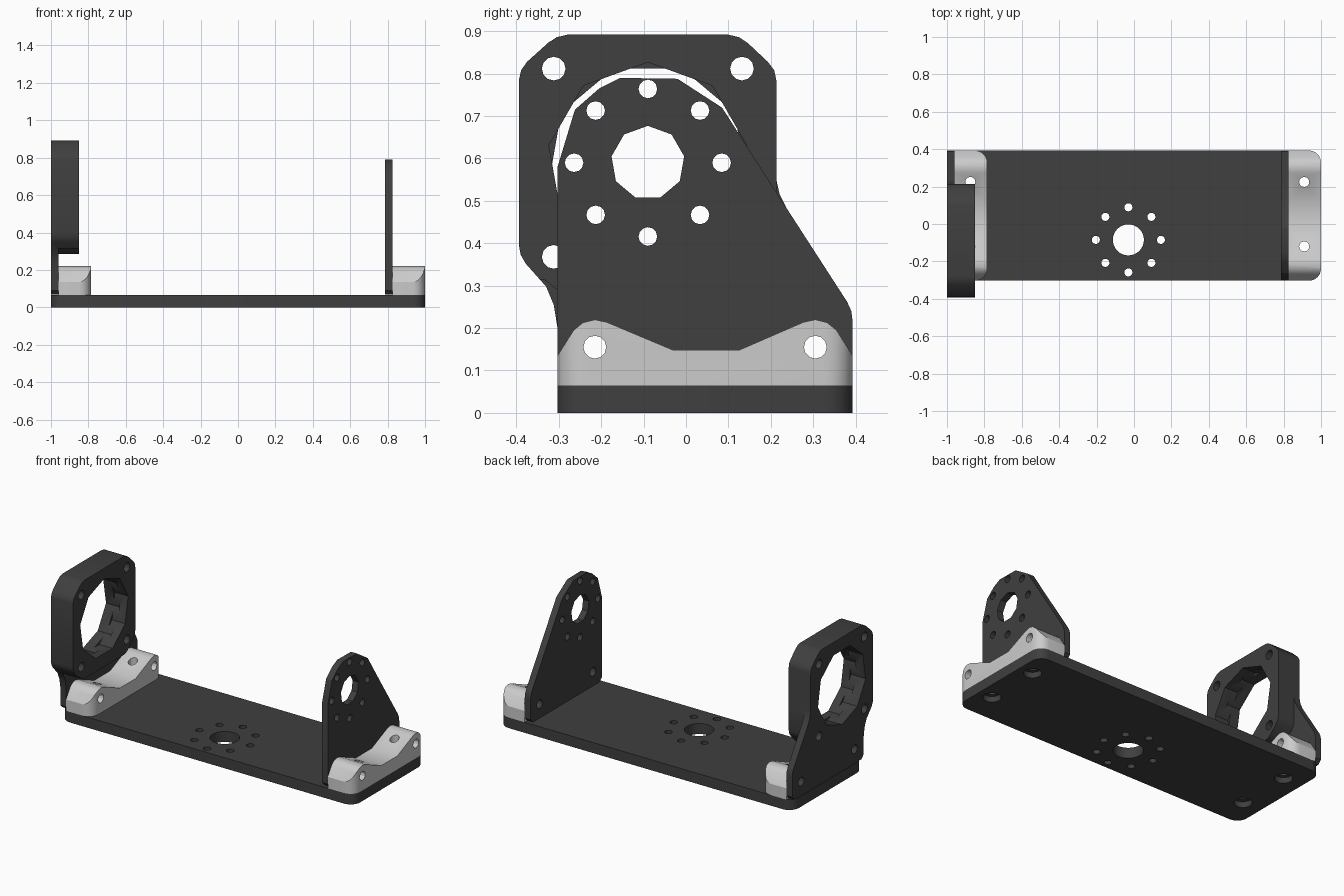
import bpy, bmesh, math

if "Cube" in bpy.data.objects:
    bpy.data.objects.remove(bpy.data.objects["Cube"])

DARK = bpy.data.materials.new("dark_plastic")
DARK.diffuse_color = (0.05, 0.05, 0.05, 1)
DARK.use_nodes = True
DARK.node_tree.nodes["Principled BSDF"].inputs["Base Color"].default_value = DARK.diffuse_color
Y0, Y1 = -0.303, 0.393          # base depth
CY, CZ = -0.09, 0.59            # pivot axis of the two uprights
SCREW_Y = (-0.215, 0.305)       # sideways screws
BOLT_Y = (-0.12, 0.225)         # vertical bolts


def prism(name, pts, lo, hi, axis):
    """Extrude a 2D outline along x (points are y,z) or z (points are x,y)."""
    place = (lambda p, d: (d, *p)) if axis == 'x' else (lambda p, d: (*p, d))
    bm = bmesh.new()
    a = [bm.verts.new(place(p, lo)) for p in pts]
    b = [bm.verts.new(place(p, hi)) for p in pts]
    bm.faces.new(a)
    bm.faces.new(b)
    for i in range(len(pts)):
        j = (i + 1) % len(pts)
        bm.faces.new((a[i], a[j], b[j], b[i]))
    bmesh.ops.recalc_face_normals(bm, faces=bm.faces)
    me = bpy.data.meshes.new(name)
    bm.to_mesh(me)
    bm.free()
    ob = bpy.data.objects.new(name, me)
    bpy.context.collection.objects.link(ob)
    return ob


def boolean(ob, cutter, op='DIFFERENCE'):
    mod = ob.modifiers.new("cut", 'BOOLEAN')
    mod.operation, mod.solver, mod.object = op, 'EXACT', cutter
    dg = bpy.context.evaluated_depsgraph_get()
    me = bpy.data.meshes.new_from_object(ob.evaluated_get(dg))
    ob.modifiers.clear()
    ob.data = me
    bpy.data.objects.remove(cutter)


def circle(u, v, r, n, turn=0.0):
    return [(u + r * math.cos(math.pi / 2 + turn + 2 * math.pi * i / n),
             v + r * math.sin(math.pi / 2 + turn + 2 * math.pi * i / n)) for i in range(n)]


def hole(ob, u, v, r, lo, hi, axis, n=12, turn=0.0):
    boolean(ob, prism("cutter", circle(u, v, r, n, turn), lo, hi, axis))


def hole_ring(ob, u, v, lo, hi, axis):
    for i in range(8):
        t = i * math.pi / 4
        hole(ob, u + 0.174 * math.cos(t), v + 0.174 * math.sin(t), 0.022, lo, hi, axis)


def rounded_rect(x0, x1, y0, y1, r, left_round=True):
    pts = []
    for cx, cy, a in ((x1 - r, y1 - r, 0), (x0 + r, y1 - r, 90),
                      (x0 + r, y0 + r, 180), (x1 - r, y0 + r, 270)):
        if a in (90, 180) and not left_round:
            pts.append((x0, y1 if a == 90 else y0))
            continue
        for i in range(7):
            t = math.radians(a + 15 * i)
            pts.append((cx + r * math.cos(t), cy + r * math.sin(t)))
    return pts


def finish(ob, mat=None):
    if mat:
        ob.data.materials.clear()
        ob.data.materials.append(mat)
    bpy.ops.object.select_all(action='DESELECT')
    ob.select_set(True)
    bpy.context.view_layer.objects.active = ob
    bpy.ops.object.shade_smooth_by_angle(angle=math.radians(29))


# base plate with hub hole, bolt ring and counterbored corner bolts
base = prism("base_plate", rounded_rect(-1, 1, Y0, Y1, 0.065), 0, 0.065, 'z')
hole(base, -0.03, -0.085, 0.083, -0.1, 0.2, 'z', 32)
hole_ring(base, -0.03, -0.085, -0.1, 0.2, 'z')
for x in (-0.875, 0.91):
    for y in BOLT_Y:
        hole(base, x, y, 0.05, -0.1, 0.035, 'z', 24)
        hole(base, x, y, 0.027, -0.1, 0.2, 'z')
finish(base, DARK)

# saddle-shaped corner brackets
SADDLE = [(-0.33, 0.065), (-0.33, 0.094), (-0.303, 0.135), (-0.265, 0.195), (-0.243, 0.213),
          (-0.215, 0.22), (-0.187, 0.214), (-0.03, 0.148), (0.125, 0.148), (0.277, 0.214),
          (0.305, 0.22), (0.333, 0.213), (0.355, 0.195), (0.393, 0.135), (0.42, 0.094),
          (0.42, 0.065)]
for name, x0, bolt_x in (("left_bracket", -0.96, -0.875), ("right_bracket", 0.825, 0.91)):
    br = prism(name, SADDLE, x0 - 0.05, x0 + 0.25, 'x')
    boolean(br, prism("footprint", rounded_rect(x0, x0 + 0.175, Y0, Y1, 0.065, False),
                      0, 0.5, 'z'), 'INTERSECT')
    for y in SCREW_Y:
        hole(br, y, 0.155, 0.027, x0 - 0.1, x0 + 0.3, 'x')
    for y in BOLT_Y:
        hole(br, bolt_x, y, 0.027, 0, 0.4, 'z')
    finish(br)

# right upright: thin plate with hub hole and bolt ring
RIGHT = [(-0.28, 0.068), (Y0, 0.09), (Y0, 0.58), (-0.262, 0.715), (-0.205, 0.765),
         (-0.155, 0.79), (-0.02, 0.788), (0.085, 0.72), (0.21, 0.525), (0.38, 0.262),
         (0.39, 0.24), (Y1, 0.215), (Y1, 0.09), (0.37, 0.068)]
right = prism("right_upright", RIGHT, 0.785, 0.825, 'x')
hole(right, CY, CZ, 0.087, 0.7, 0.9, 'x', 9)
hole_ring(right, CY, CZ, 0.7, 0.9, 'x')
for y in SCREW_Y:
    hole(right, y, 0.155, 0.027, 0.7, 0.9, 'x')
finish(right, DARK)

# left upright: thick square housing on a thin foot
LEFT = [(-0.28, 0.068), (Y0, 0.09), (Y0, 0.2), (-0.312, 0.255), (-0.33, 0.298),
        (-0.378, 0.352), (-0.39, 0.373), (-0.394, 0.395), (-0.394, 0.785), (-0.389, 0.808),
        (-0.375, 0.828), (-0.325, 0.873), (-0.305, 0.886), (-0.28, 0.892), (0.1, 0.892),
        (0.125, 0.886), (0.145, 0.873), (0.193, 0.828), (0.208, 0.808), (0.213, 0.785),
        (0.213, 0.55), (0.221, 0.515), (0.24, 0.477), (0.38, 0.262), (0.39, 0.24),
        (Y1, 0.215), (Y1, 0.09), (0.37, 0.068)]
left = prism("left_upright", LEFT, -1, -0.85, 'x')
FOOT_RELIEF = [(-0.6, 0), (0.6, 0), (0.6, 0.62), (0.2135, 0.62), (0.2135, 0.395), (0.208, 0.373),
               (0.193, 0.352), (0.145, 0.304), (0.125, 0.291), (0.1, 0.285), (-0.28, 0.285),
               (-0.305, 0.291), (-0.335, 0.315), (-0.6, 0.315)]
boolean(left, prism("cutter", FOOT_RELIEF, -0.96, -0.7, 'x'))
hole(left, CY, CZ, 0.237, -0.94, -0.7, 'x', 9)
hole(left, CY, CZ, 0.236, -1.1, -0.9, 'x', 9, math.radians(20))
for dy in (-0.222, 0.222):
    for dz in (-0.222, 0.222):
        hole(left, CY + dy, CZ + dz, 0.028, -1.1, -0.7, 'x')
for y in SCREW_Y:
    hole(left, y, 0.155, 0.027, -1.1, -0.7, 'x')
finish(left, DARK)
